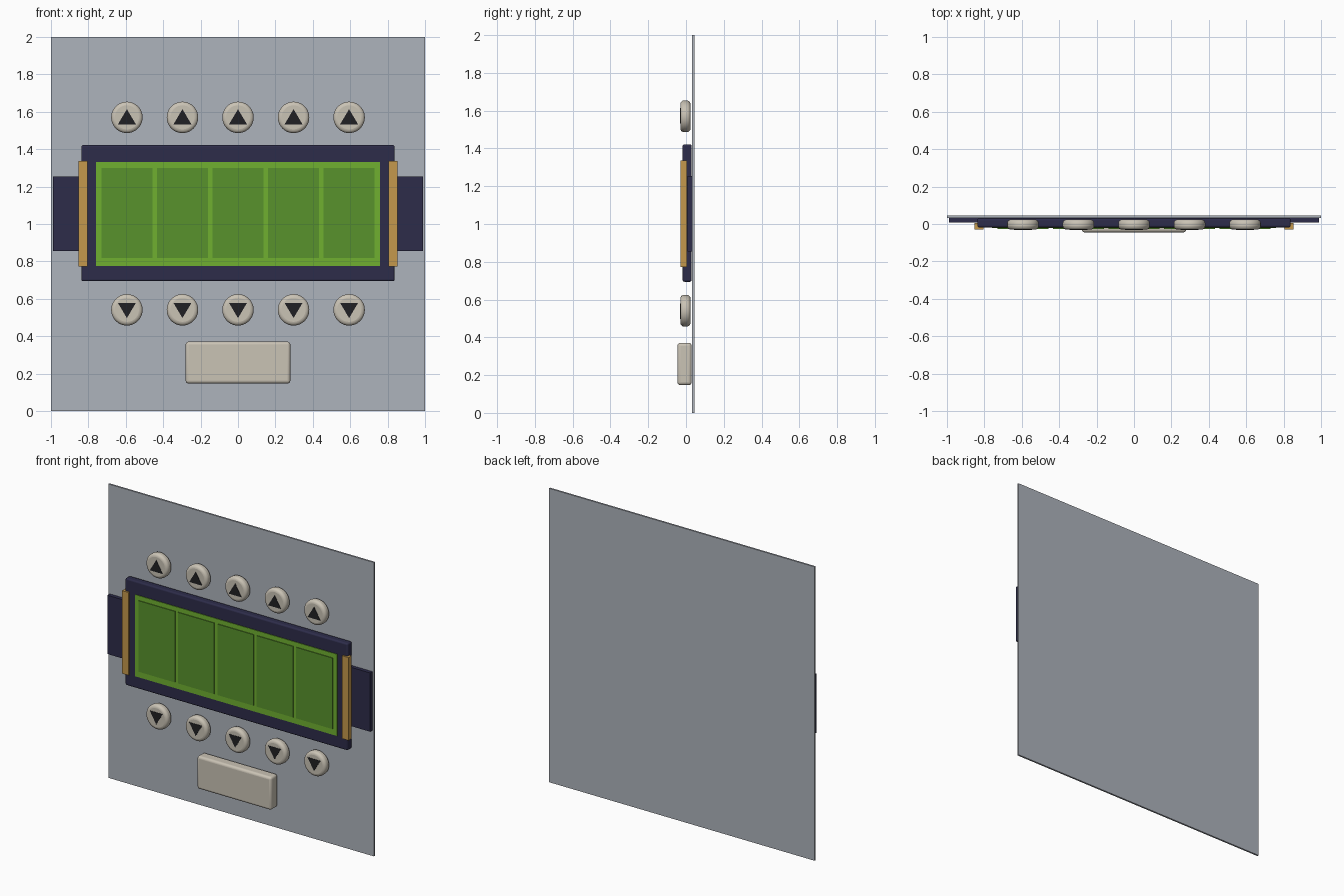
import bpy, math

if "Cube" in bpy.data.objects:
    bpy.data.objects.remove(bpy.data.objects["Cube"])


def material(name, r, g, b):
    lin = lambda c: ((c / 255 + 0.055) / 1.055) ** 2.4
    m = bpy.data.materials.new(name)
    m.diffuse_color = (lin(r), lin(g), lin(b), 1)
    m.use_nodes = True
    m.node_tree.nodes["Principled BSDF"].inputs["Base Color"].default_value = m.diffuse_color
    return m


GREY = material("panel grey", 174, 179, 188)
NAVY = material("dark navy", 45, 44, 74)
LIME = material("light green", 112, 176, 48)
GREEN = material("field green", 88, 146, 44)
GOLD = material("gold", 197, 153, 76)
CREAM = material("cream", 202, 195, 181)
BLACK = material("black", 32, 32, 35)


def bevel(ob, width, segments):
    mod = ob.modifiers.new("rounded edges", "BEVEL")
    mod.width = width
    mod.segments = segments
    mod.limit_method = "ANGLE"
    mod.angle_limit = math.radians(40)


def box(name, x, y, z, mat, round_width=0, segments=3):
    """Box from (min, max) ranges on each axis."""
    bpy.ops.mesh.primitive_cube_add(size=1, location=[sum(r) / 2 for r in (x, y, z)])
    ob = bpy.context.object
    ob.name = name
    ob.scale = [r[1] - r[0] for r in (x, y, z)]
    bpy.ops.object.transform_apply(location=False, rotation=False, scale=True)
    ob.data.materials.append(mat)
    if round_width:
        bevel(ob, round_width, segments)
        bpy.ops.object.shade_smooth_by_angle(angle=math.radians(35))
    return ob


def button(name, x, z):
    """Round push button with softly rounded rims."""
    bpy.ops.mesh.primitive_cylinder_add(vertices=48, radius=0.084, depth=0.054,
                                        location=(x, -0.003, z),
                                        rotation=(math.pi / 2, 0, 0))
    ob = bpy.context.object
    ob.name = name
    ob.data.materials.append(CREAM)
    bevel(ob, 0.02, 4)
    bpy.ops.object.shade_smooth_by_angle(angle=math.radians(35))


def arrow(name, x, z, up):
    """Thin triangular plate on a button face."""
    pts = [(-0.048, -0.037 * up), (0.048, -0.037 * up), (0, 0.044 * up)]
    verts = [(px, y, pz) for y in (-0.032, -0.028) for px, pz in pts]
    faces = [(0, 1, 2), (5, 4, 3), (0, 3, 4, 1), (1, 4, 5, 2), (2, 5, 3, 0)]
    if up < 0:
        faces = [f[::-1] for f in faces]
    me = bpy.data.meshes.new(name)
    me.from_pydata(verts, [], faces)
    me.materials.append(BLACK)
    ob = bpy.data.objects.new(name, me)
    ob.location = (x, 0, z)
    bpy.context.collection.objects.link(ob)


# Backing panel
box("back_panel", (-1, 1), (0.033, 0.045), (0, 2), GREY)

# Display housing with the band behind it
box("side_band", (-0.99, 0.99), (0.008, 0.033), (0.855, 1.255), NAVY)
box("display_frame", (-0.838, 0.838), (-0.018, 0.03), (0.694, 1.422), NAVY, 0.01)
box("display_border", (-0.76, 0.76), (-0.022, 0), (0.776, 1.332), LIME)

# Gold end rails
for side in (-1, 1):
    box("end_rail", sorted((side * 0.805, side * 0.853)), (-0.029, 0.005),
        (0.773, 1.337), GOLD)

# Five display tiles, each with an up and a down button
for i in range(5):
    x = (i - 2) * 0.297
    box("display_tile", (x - 0.137, x + 0.137), (-0.027, -0.01), (0.817, 1.3), GREEN)
    for z, up in ((1.57, 1), (0.541, -1)):
        button("round_button", x, z)
        arrow("button_arrow", x, z, up)

# Large bar button
box("bar_button", (-0.28, 0.28), (-0.045, 0.03), (0.147, 0.371), CREAM, 0.016, 4)
